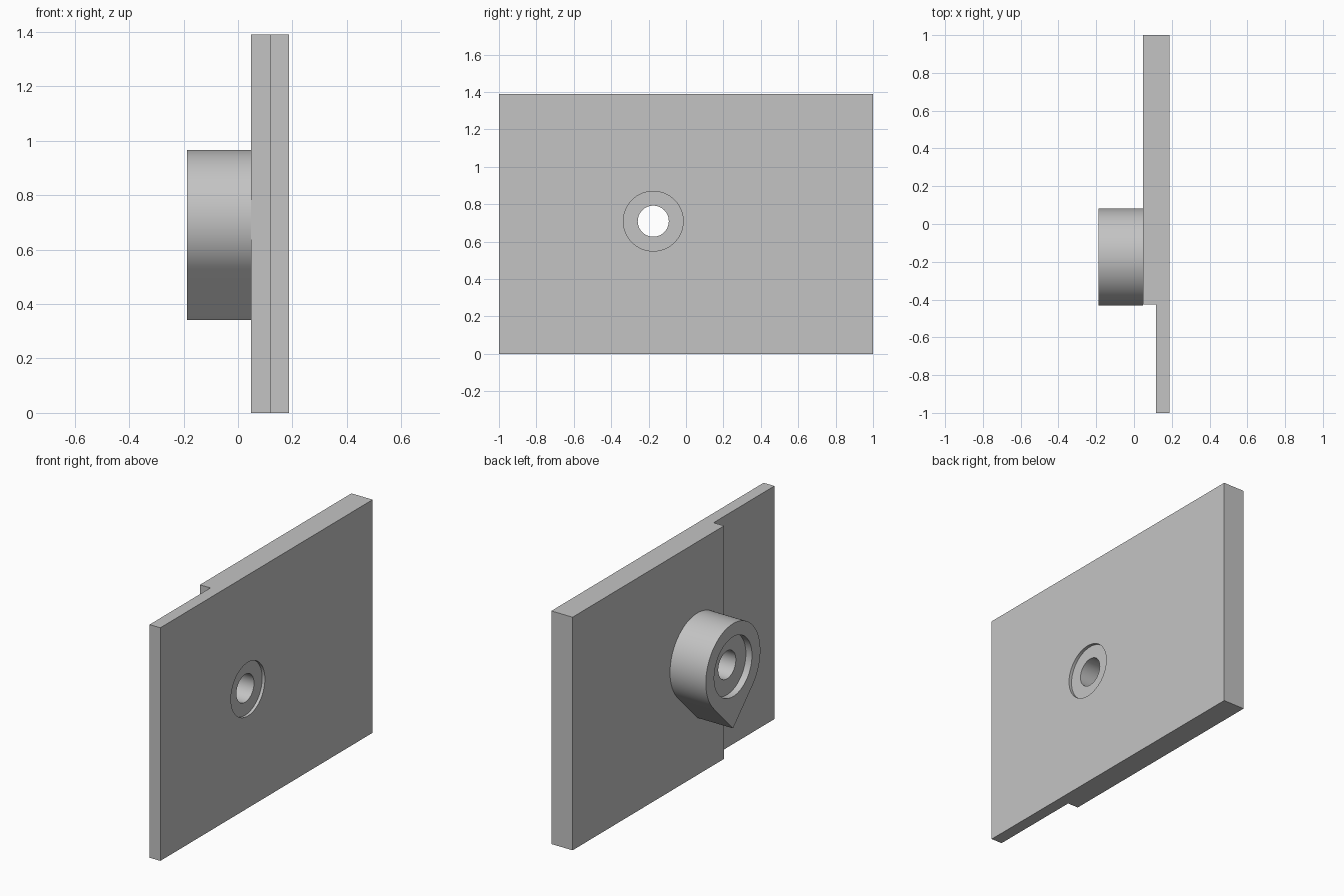
import bpy, bmesh, math
from mathutils import Matrix

cube = bpy.data.objects.get("Cube")
if cube:
    bpy.data.objects.remove(cube, do_unlink=True)

grey = bpy.data.materials.new("plain grey")
grey.use_nodes = True
colour = (0.55, 0.55, 0.55, 1)
grey.diffuse_color = colour
grey.node_tree.nodes["Principled BSDF"].inputs["Base Color"].default_value = colour

HOLE_Y, HOLE_Z = -0.175, 0.709
BACK, STEP, FACE, OUTER = 0.188, 0.117, 0.048, -0.188
STEP_Y, HEIGHT = -0.427, 1.39
RADIUS = 0.257


def extrude(name, points, offset):
    """Prism from a closed outline moved along an offset."""
    bm = bmesh.new()
    face = bm.faces.new([bm.verts.new(p) for p in points])
    moved = bmesh.ops.extrude_face_region(bm, geom=[face])["geom"]
    bmesh.ops.translate(bm, vec=offset,
                        verts=[v for v in moved if isinstance(v, bmesh.types.BMVert)])
    bmesh.ops.recalc_face_normals(bm, faces=bm.faces)
    return finish(name, bm)


def finish(name, bm):
    mesh = bpy.data.meshes.new(name)
    bm.to_mesh(mesh)
    bm.free()
    mesh.materials.append(grey)
    obj = bpy.data.objects.new(name, mesh)
    bpy.context.collection.objects.link(obj)
    return obj


def bore(obj, radius, x0, x1):
    """Cut a round hole along x through the given range."""
    bm = bmesh.new()
    place = Matrix.Translation(((x0 + x1) / 2, HOLE_Y, HOLE_Z)) @ Matrix.Rotation(math.pi / 2, 4, 'Y')
    bmesh.ops.create_cone(bm, cap_ends=True, segments=64, radius1=radius,
                          radius2=radius, depth=x1 - x0, matrix=place)
    cutter = finish("hole_cutter", bm)
    cutter.hide_render = True
    mod = obj.modifiers.new("hole", 'BOOLEAN')
    mod.operation, mod.solver, mod.object = 'DIFFERENCE', 'EXACT', cutter
    bpy.context.view_layer.objects.active = obj
    bpy.ops.object.modifier_apply(modifier=mod.name)
    bpy.data.objects.remove(cutter, do_unlink=True)


# Plate with a thinner front portion
outline = [(STEP, -1), (BACK, -1), (BACK, 1), (FACE, 1), (FACE, STEP_Y), (STEP, STEP_Y)]
plate = extrude("stepped_plate", [(x, y, 0) for x, y in outline], (0, 0, HEIGHT))
bore(plate, 0.083, -1, 1)
bore(plate, 0.16, BACK - 0.018, 1)

# Teardrop boss: arc closed by two tangents meeting at the lower tip
arc = [math.radians(-45 + 270 * i / 72) for i in range(73)]
teardrop = [(FACE, HOLE_Y + RADIUS * math.cos(a), HOLE_Z + RADIUS * math.sin(a)) for a in arc]
teardrop.append((FACE, HOLE_Y, HOLE_Z - RADIUS * 1.43))
boss = extrude("teardrop_boss", teardrop, (OUTER - FACE, 0, 0))
bore(boss, 0.083, -1, 1)
bore(boss, 0.178, -1, OUTER + 0.04)

# Smooth curved walls, crisp edges
for obj in (plate, boss):
    bpy.ops.object.select_all(action='DESELECT')
    obj.select_set(True)
    bpy.context.view_layer.objects.active = obj
    bpy.ops.object.shade_smooth_by_angle(angle=math.radians(30))
